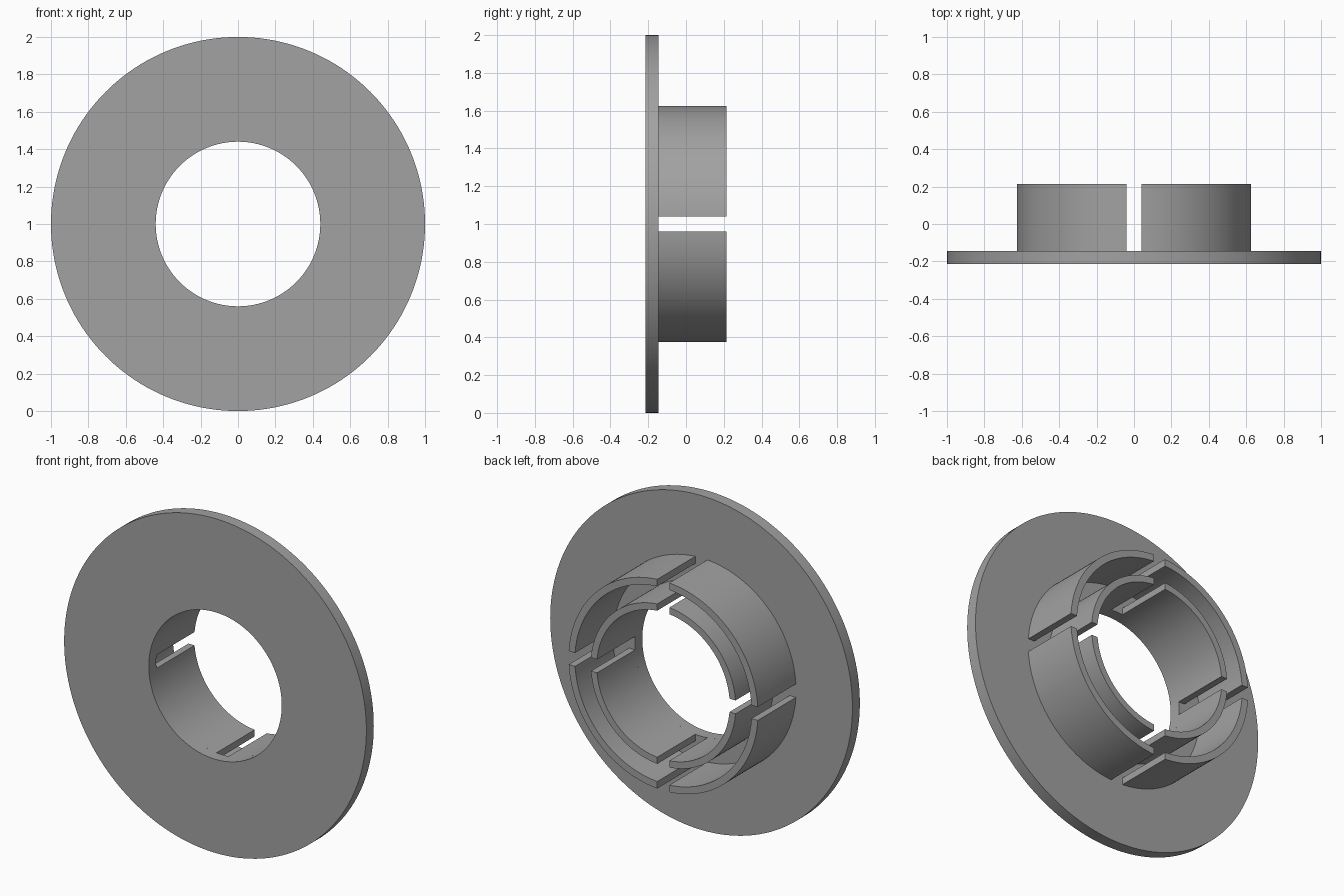
import bpy, bmesh, math

if "Cube" in bpy.data.objects:
    bpy.data.objects.remove(bpy.data.objects["Cube"])

Y_FRONT, Y_FLANGE, Y_BACK = -0.215, -0.145, 0.215
CENTRE_Z = 1.0
SLOT_HALF = 0.04

grey = bpy.data.materials.new("plain_grey")
grey.diffuse_color = (0.36, 0.36, 0.36, 1.0)
grey.use_nodes = True
grey.node_tree.nodes["Principled BSDF"].inputs["Base Color"].default_value = grey.diffuse_color


def point(r, a, y):
    return (r * math.cos(a), y, CENTRE_Z + r * math.sin(a))


def finish(name, bm):
    bmesh.ops.recalc_face_normals(bm, faces=bm.faces)
    mesh = bpy.data.meshes.new(name)
    bm.to_mesh(mesh)
    bm.free()
    mesh.materials.append(grey)
    obj = bpy.data.objects.new(name, mesh)
    bpy.context.collection.objects.link(obj)
    bpy.ops.object.select_all(action='DESELECT')
    obj.select_set(True)
    bpy.context.view_layer.objects.active = obj
    bpy.ops.object.shade_smooth_by_angle(angle=math.radians(30))
    return obj


def add_sweep(bm, sections, closed):
    """Skin a list of four-point sections around the axis."""
    rows = [[bm.verts.new(p) for p in s] for s in sections]
    count = len(rows)
    for i in range(count if closed else count - 1):
        a, b = rows[i], rows[(i + 1) % count]
        for j in range(4):
            k = (j + 1) % 4
            bm.faces.new((a[j], a[k], b[k], b[j]))
    if not closed:
        bm.faces.new(rows[0])
        bm.faces.new(rows[-1])


def section(r_in, r_out, a_in, a_out, y0, y1):
    return [point(r_in, a_in, y0), point(r_out, a_out, y0),
            point(r_out, a_out, y1), point(r_in, a_in, y1)]


# Flat flange disc with a round bore
bm = bmesh.new()
steps = 160
angles = [2 * math.pi * i / steps for i in range(steps)]
add_sweep(bm, [section(0.44, 1.0, a, a, Y_FRONT, Y_FLANGE) for a in angles], True)
finish("flange", bm)


# Each collar is four curved walls separated by parallel-sided slots
def collar(name, r_in, r_out, steps=36):
    bm = bmesh.new()
    g_in, g_out = math.asin(SLOT_HALF / r_in), math.asin(SLOT_HALF / r_out)
    for q in range(4):
        start = q * math.pi / 2
        rows = []
        for i in range(steps + 1):
            t = i / steps
            a_in = start + g_in + t * (math.pi / 2 - 2 * g_in)
            a_out = start + g_out + t * (math.pi / 2 - 2 * g_out)
            rows.append(section(r_in, r_out, a_in, a_out, Y_FLANGE, Y_BACK))
        add_sweep(bm, rows, False)
    finish(name, bm)


collar("inner_collar", 0.44, 0.48)
collar("outer_collar", 0.585, 0.627)
